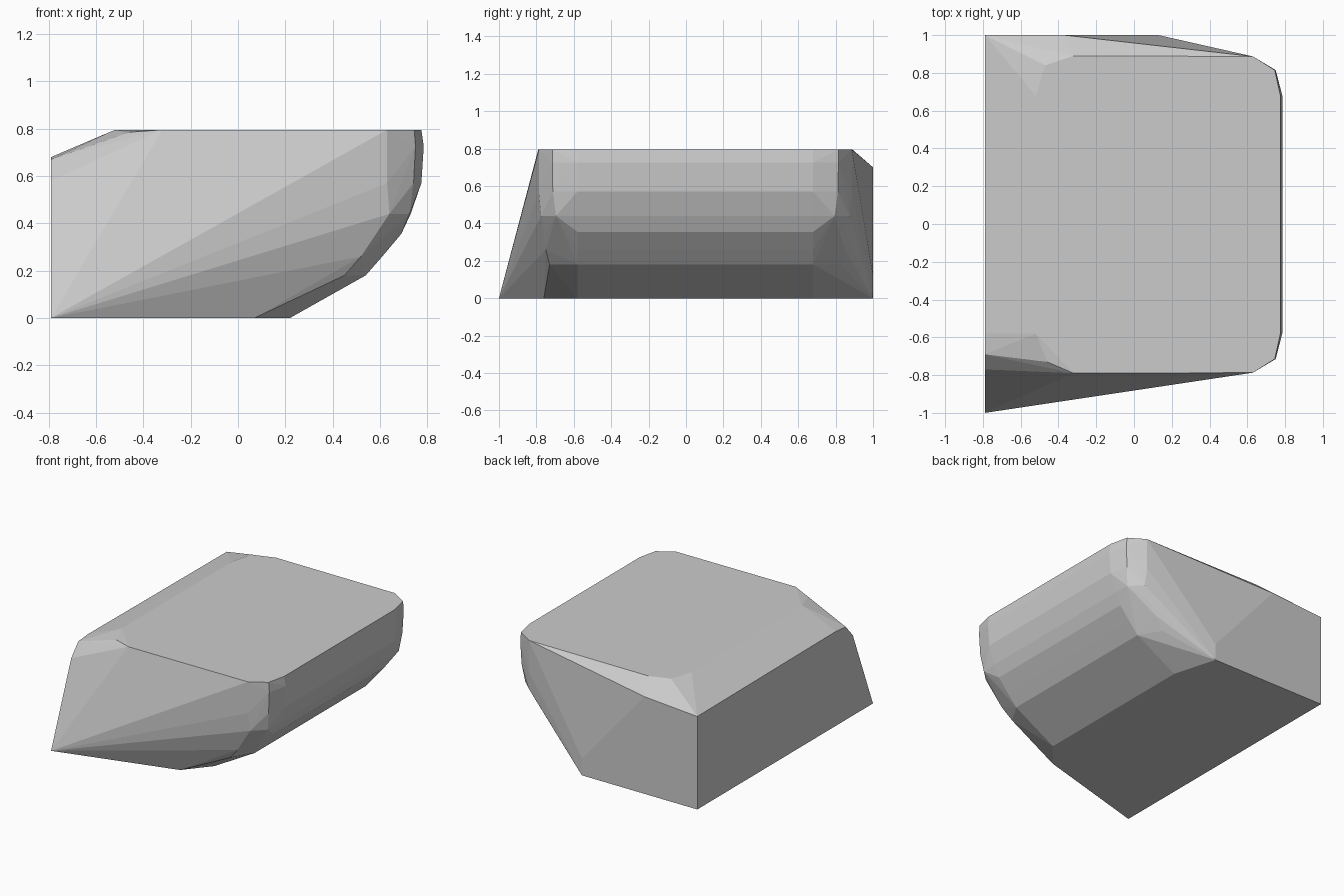
import bpy
import bmesh

points = []

# Rounded nose: rows of (z, outer x, inner x, half widths), centred on y = 0.05
CY = 0.05
rows = [
    # z, [(x, half width), ...]
    (0.795, [(0.775, 0.63), (0.745, 0.765), (0.63, 0.837)]),
    (0.725, [(0.785, 0.63), (0.75, 0.765), (0.63, 0.837)]),
    (0.57, [(0.775, 0.63), (0.742, 0.762), (0.63, 0.837)]),
    (0.44, [(0.73, 0.63), (0.725, 0.745), (0.64, 0.825)]),
    (0.355, [(0.69, 0.63), (0.60, 0.80)]),
    (0.26, [(0.61, 0.63), (0.52, 0.80)]),
    (0.18, [(0.54, 0.63), (0.45, 0.78)]),
    (0.0, [(0.22, 0.63), (0.07, 0.81)]),
]
for z, corner in rows:
    for x, half in corner:
        points += [(x, CY + half, z), (x, CY - half, z)]

# Base corners and the flat back wall
points += [(-0.79, -1, 0), (-0.79, 1, 0), (0.13, 1, 0), (0.13, 1, 0.12)]
points += [(-0.79, 1, 0.67), (-0.46, 1, 0.69), (-0.37, 1, 0.70)]

# Chamfered top corners at the rear end
points += [(-0.79, -0.77, 0.58), (-0.79, -0.69, 0.67), (-0.79, -0.58, 0.68)]
points += [(-0.52, -0.58, 0.795), (-0.46, -0.73, 0.785), (-0.32, -0.79, 0.795)]
points += [(-0.52, 0.68, 0.795), (-0.47, 0.84, 0.795), (-0.32, 0.89, 0.795)]

# Convex faceted block
bm = bmesh.new()
for p in points:
    bm.verts.new(p)
res = bmesh.ops.convex_hull(bm, input=bm.verts[:])
loose = [v for v in bm.verts if not v.link_faces]
bmesh.ops.delete(bm, geom=loose, context='VERTS')
bmesh.ops.dissolve_limit(bm, angle_limit=0.01, verts=bm.verts[:], edges=bm.edges[:])
bmesh.ops.recalc_face_normals(bm, faces=bm.faces[:])

mesh = bpy.data.meshes.new("faceted_block")
bm.to_mesh(mesh)
bm.free()
obj = bpy.data.objects.new("faceted_block", mesh)
bpy.context.collection.objects.link(obj)
